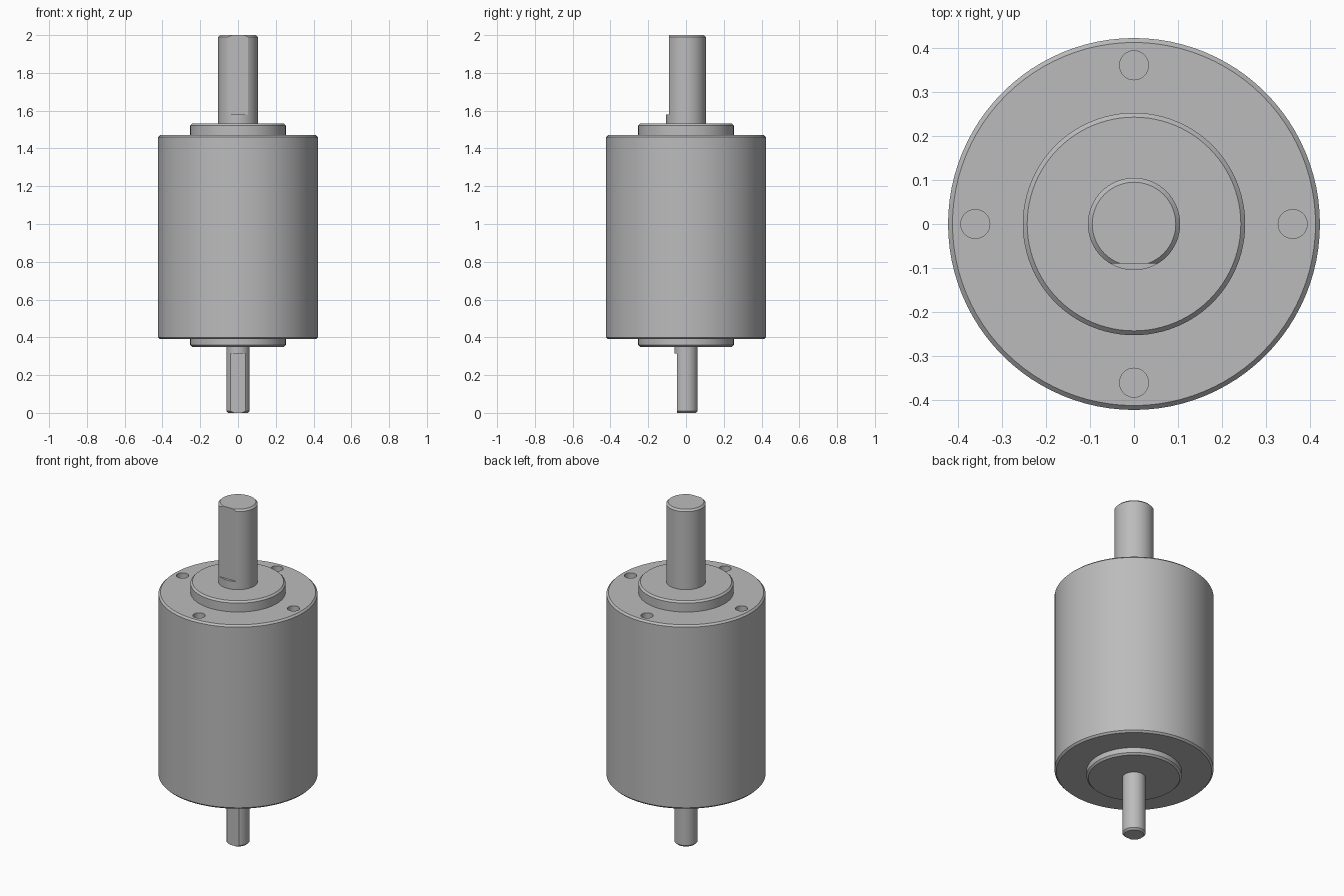
import bpy, bmesh, math
from mathutils import Vector

cube = bpy.data.objects.get("Cube")
if cube:
    bpy.data.objects.remove(cube, do_unlink=True)

metal = bpy.data.materials.new("grey_metal")
metal.use_nodes = True
GREY = (0.5, 0.5, 0.5, 1)
metal.diffuse_color = GREY
metal.node_tree.nodes["Principled BSDF"].inputs["Base Color"].default_value = GREY

CHAMFER = 0.01


def lathe(name, profile, segments=96):
    """Spin a (radius, z) profile around the z axis."""
    bm = bmesh.new()
    points = [(0, profile[0][1])] + profile + [(0, profile[-1][1])]
    verts = [bm.verts.new((r, 0, z)) for r, z in points]
    edges = [bm.edges.new(pair) for pair in zip(verts, verts[1:])]
    bmesh.ops.spin(bm, geom=verts + edges, cent=(0, 0, 0), axis=(0, 0, 1),
                   angle=math.tau, steps=segments, use_duplicate=False)
    bmesh.ops.remove_doubles(bm, verts=bm.verts, dist=1e-5)
    bmesh.ops.recalc_face_normals(bm, faces=bm.faces)
    mesh = bpy.data.meshes.new(name)
    bm.to_mesh(mesh)
    bm.free()
    mesh.materials.append(metal)
    obj = bpy.data.objects.new(name, mesh)
    bpy.context.collection.objects.link(obj)
    return obj


def step(radius, low, high, bottom=0, top=0):
    """Profile points of one cylinder step with optional chamfers."""
    points = [(radius - bottom, low)] if bottom else []
    points += [(radius, low + bottom), (radius, high - top)]
    return points + ([(radius - top, high)] if top else [])


def cut(obj, cutter):
    """Subtract the cutter, then remove it."""
    cutter.hide_render = True
    cutter.data.materials.clear()
    cutter.data.materials.append(metal)
    mod = obj.modifiers.new("cut", 'BOOLEAN')
    mod.operation = 'DIFFERENCE'
    mod.solver = 'EXACT'
    mod.object = cutter
    bpy.context.view_layer.objects.active = obj
    bpy.ops.object.modifier_apply(modifier=mod.name)
    bpy.data.objects.remove(cutter, do_unlink=True)


def cut_flat(obj, y, low, high):
    """Mill a flat on the front of a shaft."""
    bpy.ops.mesh.primitive_cube_add(size=1, location=(0, y - 0.1, (low + high) / 2))
    cutter = bpy.context.object
    cutter.scale = (0.4, 0.2, high - low)
    bpy.context.view_layer.update()
    cut(obj, cutter)


# Main housing with a raised boss on each end
housing = lathe("housing",
                step(0.253, 0.35, 0.39, bottom=CHAMFER)
                + step(0.423, 0.39, 1.47, CHAMFER, CHAMFER)
                + step(0.253, 1.47, 1.532, top=CHAMFER))

# Four mounting holes in the upper face
for i in range(4):
    angle = i * math.pi / 2
    bpy.ops.mesh.primitive_cylinder_add(
        vertices=32, radius=0.033, depth=0.24,
        location=(0.361 * math.cos(angle), 0.361 * math.sin(angle), 1.47))
    cut(housing, bpy.context.object)

# Output shaft on top and the thinner rear shaft below, both with front flats
output_shaft = lathe("output_shaft", step(0.105, 1.525, 2.0, top=CHAMFER))
cut_flat(output_shaft, -0.09, 1.58, 2.1)
rear_shaft = lathe("rear_shaft", step(0.062, 0, 0.36, bottom=CHAMFER))
cut_flat(rear_shaft, -0.048, -0.1, 0.315)

# Smooth round walls, keeping chamfers and flats crisp
bpy.ops.object.select_all(action='DESELECT')
for obj in (housing, output_shaft, rear_shaft):
    obj.select_set(True)
bpy.context.view_layer.objects.active = housing
bpy.ops.object.shade_smooth_by_angle(angle=math.radians(25))
